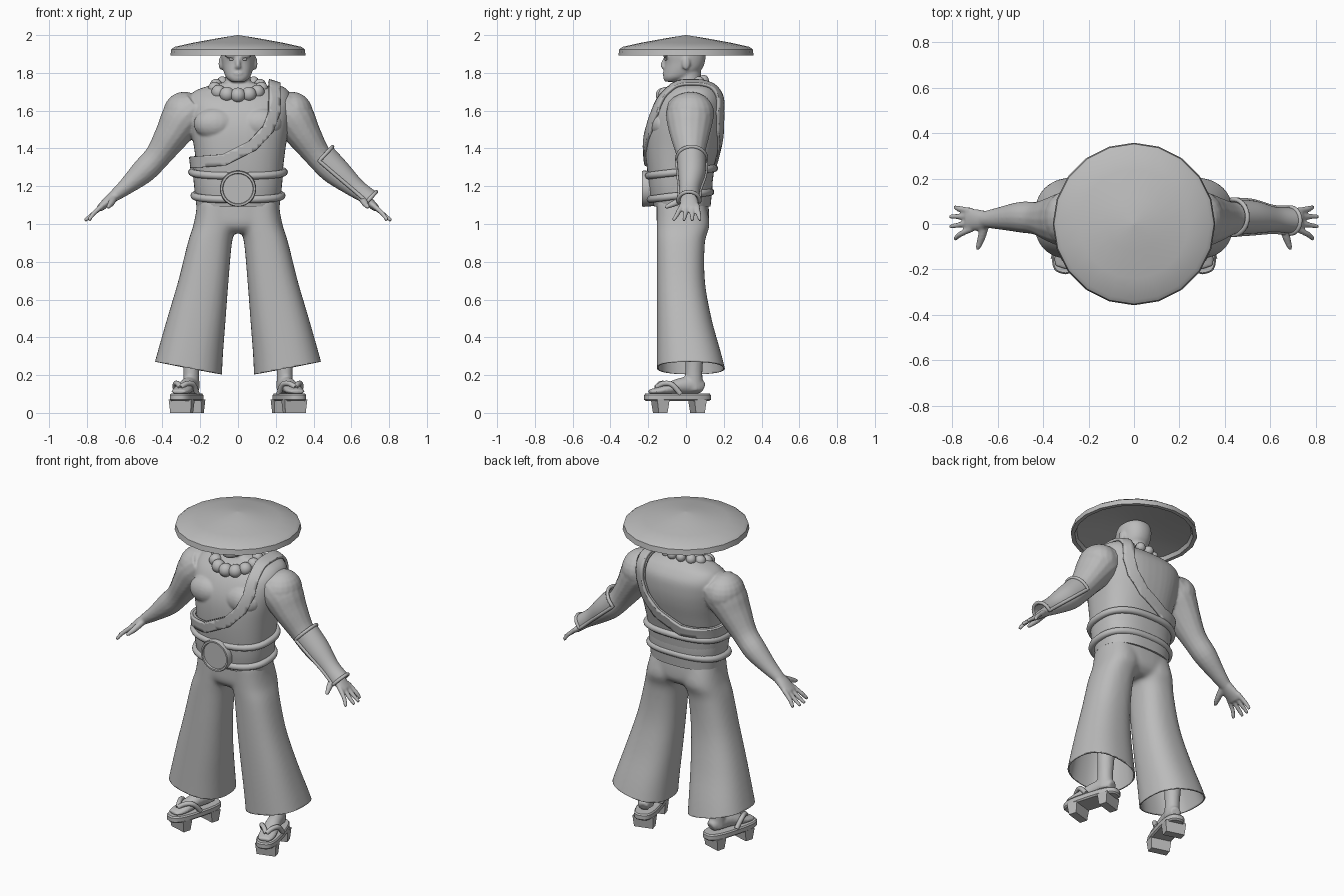
import bpy, bmesh, math
from mathutils import Vector, Matrix

if "Cube" in bpy.data.objects:
    bpy.data.objects.remove(bpy.data.objects["Cube"])

grey = bpy.data.materials.new("plain_grey")
grey.use_nodes = True
grey.diffuse_color = (0.5, 0.5, 0.5, 1)
grey.node_tree.nodes["Principled BSDF"].inputs["Base Color"].default_value = (0.5, 0.5, 0.5, 1)


def finish(bm, name, angle=40):
    bmesh.ops.recalc_face_normals(bm, faces=bm.faces)
    me = bpy.data.meshes.new(name)
    bm.to_mesh(me)
    bm.free()
    ob = bpy.data.objects.new(name, me)
    bpy.context.collection.objects.link(ob)
    me.materials.append(grey)
    bpy.ops.object.select_all(action="DESELECT")
    ob.select_set(True)
    bpy.context.view_layer.objects.active = ob
    bpy.ops.object.shade_smooth_by_angle(angle=math.radians(angle))
    return ob


def dense(rows, n=5):
    """Catmull-Rom interpolation of tuples."""
    out = []
    for i in range(len(rows) - 1):
        a, b, c, d = (rows[max(0, min(len(rows) - 1, i + k))] for k in (-1, 0, 1, 2))
        for j in range(n):
            t = j / n
            out.append([q + t / 2 * (r - p + t * (2*p - 5*q + 4*r - s + t * (3*(q - r) + s - p)))
                        for p, q, r, s in zip(a, b, c, d)])
    return out + [list(rows[-1])]


def skin(bm, rings, closed=True, caps=True):
    vs = [[bm.verts.new(p) for p in r] for r in rings]
    n = len(vs[0])
    for a, b in zip(vs, vs[1:]):
        for i in range(n if closed else n - 1):
            j = (i + 1) % n
            bm.faces.new((a[i], a[j], b[j], b[i]))
    if caps:
        bm.faces.new(vs[0][::-1])
        bm.faces.new(vs[-1])


def loft(bm, rows, seg=48, power=2.5, caps=True):
    """Stack of rounded sections: z, centre x, half width, front y, back y."""
    rings = []
    for z, cx, rx, yf, yb in dense(rows):
        ring = []
        for i in range(seg):
            a = math.tau * i / seg
            c, s = math.cos(a), math.sin(a)
            ring.append((cx + rx * math.copysign(abs(c) ** (2 / power), c),
                         (yf + yb) / 2 + (yb - yf) / 2 * math.copysign(abs(s) ** (2 / power), s), z))
        rings.append(ring)
    skin(bm, rings, caps=caps)


def tube(bm, pts, ref=(0, 1, 0), seg=16):
    """Limb through x, y, z, radius along ref, radius across."""
    rows = dense(pts, 4)
    P = [Vector(r[:3]) for r in rows]
    rings = []
    for i, r in enumerate(rows):
        t = (P[min(i + 1, len(P) - 1)] - P[max(i - 1, 0)]).normalized()
        u = Vector(ref)
        u = (u - t * u.dot(t)).normalized()
        v = t.cross(u)
        rings.append([P[i] + u * r[3] * math.cos(math.tau * k / seg) + v * r[4] * math.sin(math.tau * k / seg)
                      for k in range(seg)])
    skin(bm, rings)


def ball(bm, loc, size):
    bmesh.ops.create_uvsphere(bm, u_segments=20, v_segments=12, radius=1,
                              matrix=Matrix.Translation(loc) @ Matrix.Diagonal((*size, 1)))


def fuse(ob, voxel, repeat):
    m = ob.modifiers.new("fuse", "REMESH")
    m.mode, m.voxel_size, m.use_smooth_shade = "VOXEL", voxel, True
    m = ob.modifiers.new("soften", "SMOOTH")
    m.iterations = repeat


def cord(name, pts, radius, cyclic=False):
    cu = bpy.data.curves.new(name, "CURVE")
    cu.dimensions, cu.bevel_depth, cu.bevel_resolution, cu.use_fill_caps = "3D", radius, 3, True
    sp = cu.splines.new("POLY")
    sp.points.add(len(pts) - 1)
    for p, q in zip(sp.points, pts):
        p.co = (*q, 1)
    sp.use_cyclic_u = cyclic
    sp.use_smooth = True
    ob = bpy.data.objects.new(name, cu)
    bpy.context.collection.objects.link(ob)
    cu.materials.append(grey)
    return ob


def thicken(ob, t):
    ob.modifiers.new("thickness", "SOLIDIFY").thickness = t


# Straw hat, thin and hollow underneath
bm = bmesh.new()
hat = [(0.004, 2), (0.12, 1.981), (0.24, 1.959), (0.335, 1.938), (0.353, 1.925), (0.358, 1.893),
       (0.335, 1.893), (0.325, 1.915), (0.2, 1.938), (0.004, 1.965)]
skin(bm, [[(r * math.cos(math.tau * i / 20), r * math.sin(math.tau * i / 20), z) for i in range(20)] for r, z in hat])
finish(bm, "straw_hat", 35)

# Body: torso, neck, head, arms and hands fused into one skin
TORSO = [(1.1, 0, .2, -.15, .11), (1.2, 0, .212, -.17, .12), (1.28, 0, .217, -.185, .125),
         (1.4, 0, .232, -.195, .155), (1.5, 0, .25, -.192, .18), (1.58, 0, .262, -.172, .19),
         (1.65, 0, .262, -.135, .185), (1.7, 0, .235, -.085, .155), (1.73, 0, .16, -.06, .12), (1.75, 0, .08, -.05, .09)]
bm = bmesh.new()
loft(bm, TORSO)
loft(bm, [(1.68, 0, .085, -.06, .09), (1.76, 0, .068, -.055, .08), (1.84, 0, .066, -.05, .08)], 24, 2)
loft(bm, [(1.753, 0, .035, -.112, -.04), (1.775, 0, .062, -.12, .02), (1.81, 0, .077, -.117, .075),
          (1.85, 0, .085, -.112, .098), (1.9, 0, .09, -.113, .104), (1.94, 0, .078, -.09, .09), (1.962, 0, .03, -.04, .04)], 32, 2.2)
tube(bm, [(0, -.105, 1.88, .012, .012), (0, -.122, 1.845, .013, .013), (0, -.118, 1.828, .018, .012)], (1, 0, 0))
ball(bm, (0, -.116, 1.797), (.026, .01, .008))
for s in (-1, 1):
    ball(bm, (s * .038, -.108, 1.89), (.035, .014, .01))
    ball(bm, (s * .091, .0, 1.85), (.012, .022, .036))
    ball(bm, (s * .12, -.125, 1.53), (.115, .075, .085))
    ball(bm, (s * .285, .025, 1.585), (.112, .125, .115))
    tube(bm, [(s * .22, .02, 1.62, .12, .1), (s * .29, .02, 1.56, .125, .115), (s * .35, .02, 1.47, .105, .092),
              (s * .425, .025, 1.36, .074, .07), (s * .5, .03, 1.28, .068, .066), (s * .59, .025, 1.2, .05, .045),
              (s * .66, .02, 1.145, .036, .03)])
    tube(bm, [(s * .64, .02, 1.16, .036, .03), (s * .69, .018, 1.12, .047, .026), (s * .735, .018, 1.08, .052, .018)])
    for y0, y1, x1 in ((.058, .075, .79), (.034, .032, .812), (.006, -.012, .812), (-.022, -.068, .79)):
        tube(bm, [(s * .715, y0, 1.1, .014, .014), (s * .765, (y0 + y1) / 2, 1.055, .013, .013),
                  (s * x1, y1, 1.018, .01, .01)], seg=10)
    tube(bm, [(s * .655, 0, 1.14, .02, .02), (s * .672, -.06, 1.11, .018, .018), (s * .69, -.112, 1.087, .01, .01)], (1, 0, 0), 10)
fuse(finish(bm, "body"), .007, 4)
for s in (-1, 1):
    bm = bmesh.new()
    ball(bm, (s * .035, -.106, 1.872), (.014, .008, .007))
    finish(bm, "left_eye" if s > 0 else "right_eye")

# Bead necklace, larger beads in front and lower than the back
bm = bmesh.new()
for i in range(13):
    a = math.tau * i / 13
    f = math.cos(a)
    r = .034 + .006 * f
    ball(bm, (.125 * math.sin(a), -.012 - .108 * f, 1.722 - .04 * f), (r, r, r))
finish(bm, "bead_necklace")

# Robe over the left shoulder, cut along a curved neckline, with a raised border
NECK = [(.165, 1.9), (.165, 1.6), (.135, 1.52), (.06, 1.44), (-.085, 1.368), (-.4, 1.345)]


def planes(inset):
    out = []
    for (ax, az), (bx, bz) in zip(NECK, NECK[1:]):
        n = Vector((bz - az, 0, ax - bx)).normalized()
        out.append((Vector((ax, 0, az)) - n * inset, n))
    return out


def inside(p, cut):
    return all((p - o).dot(n) > 0 for o, n in cut)


def robe_shell(name, grow, width):
    bm = bmesh.new()
    loft(bm, [(z + grow * (z - 1.3) * 2, cx, rx + grow, yf - grow, yb + grow) for z, cx, rx, yf, yb in TORSO], 64)
    inner, outer = planes(0), planes(width)
    for o, n in inner + (outer if width else []):
        bmesh.ops.bisect_plane(bm, geom=bm.verts[:] + bm.edges[:] + bm.faces[:], plane_co=o, plane_no=n)
    drop = []
    for f in bm.faces:
        c = f.calc_center_median()
        if inside(c, inner) or (width and not inside(c, outer)):
            drop.append(f)
    bmesh.ops.delete(bm, geom=drop, context="FACES")
    thicken(finish(bm, name), .016)


robe_shell("robe", .02, 0)
robe_shell("robe_border", .034, .06)

# Wide sash with two rolled edges and a round buckle
bm = bmesh.new()
loft(bm, [(1.13, 0, .22, -.19, .125), (1.2, 0, .232, -.2, .138), (1.28, 0, .24, -.205, .148)])
finish(bm, "sash")
for name, z, rx, yf, yb in (("sash_top_roll", 1.275, .244, -.2, .15), ("sash_bottom_roll", 1.15, .232, -.19, .13)):
    ring = [math.tau * i / 48 for i in range(48)]
    cord(name, [(rx * math.copysign(abs(math.cos(a)) ** .8, math.cos(a)),
                 (yf + yb) / 2 + (yb - yf) / 2 * math.copysign(abs(math.sin(a)) ** .8, math.sin(a)),
                 z + .02 * math.sin(a)) for a in ring], .02, True)
bm = bmesh.new()
buckle = [(.092, -.17), (.096, -.225), (.092, -.234), (.082, -.234), (.079, -.224), (.01, -.224)]
skin(bm, [[(r * math.cos(math.tau * i / 32), y, 1.187 + r * math.sin(math.tau * i / 32)) for i in range(32)] for r, y in buckle])
finish(bm, "buckle", 30)

# Wide trousers: hips and legs fused, then cut open along slanted hems
bm = bmesh.new()
loft(bm, [(.95, 0, .1, -.11, .07), (.99, 0, .2, -.15, .115), (1.06, 0, .222, -.157, .122), (1.16, 0, .212, -.157, .112)])
for s in (-1, 1):
    loft(bm, [(z, s * (i + o) / 2, (o - i) / 2, -.155, yb) for z, i, o, yb in
              ((1.12, .01, .212, .1), (1, .01, .235, .125), (.9, .032, .266, .1), (.7, .05, .316, .1),
               (.5, .065, .375, .135), (.3, .08, .432, .19), (.12, .088, .48, .235))], 40, 2.4)
trousers = finish(bm, "trousers")
fuse(trousers, .012, 8)
dg = bpy.context.evaluated_depsgraph_get()
bm = bmesh.new()
bm.from_mesh(trousers.evaluated_get(dg).to_mesh())
bpy.data.objects.remove(trousers)
for s in (-1, 1):
    bmesh.ops.bisect_plane(bm, geom=bm.verts[:] + bm.edges[:] + bm.faces[:], plane_co=(0, 0, .188),
                           plane_no=(s * .19, 0, -1), clear_outer=True)
thicken(finish(bm, "trousers", 60), .008)

# Feet, and raised wooden sandals with straps, turned outward
for s, side in ((1, "left"), (-1, "right")):
    turn = Matrix.Translation((s * .272, -.045, 0)) @ Matrix.Rotation(s * math.radians(16), 4, "Z")
    bm = bmesh.new()
    tube(bm, [(0, .095, .6, .055, .055), (0, .095, .35, .05, .05), (0, .09, .22, .042, .046), (0, .09, .12, .045, .05)], (1, 0, 0))
    tube(bm, [(0, .14, .13, .03, .03), (0, .1, .145, .042, .045), (0, .02, .143, .043, .043),
              (0, -.06, .125, .05, .03), (0, -.12, .115, .05, .018), (0, -.155, .112, .035, .012)], (1, 0, 0))
    bm.transform(turn)
    fuse(finish(bm, side + "_foot"), .008, 4)
    bm = bmesh.new()
    skin(bm, [[(w * math.copysign(abs(math.cos(a)) ** .7, math.cos(a)),
                l * math.copysign(abs(math.sin(a)) ** .7, math.sin(a)), z) for a in
               [math.tau * i / 32 for i in range(32)]] for w, l, z in
              ((.058, .172, .062), (.066, .18, .07), (.066, .18, .094), (.06, .174, .102))])
    for y in (-.095, .11):
        skin(bm, [[(sx * w, y + sy * d, z) for sx, sy in ((-1, -1), (1, -1), (1, 1), (-1, 1))]
                  for w, d, z in ((.056, .024, 0), (.062, .034, .07))])
    bm.transform(turn)
    finish(bm, side + "_sandal", 30)
    for k, name in ((1, "_outer_strap"), (-1, "_inner_strap")):
        path = dense([(0, -.115, .135), (k * .025, -.085, .155), (k * .05, -.045, .15), (k * .058, .0, .1)], 5)
        cord(side + name, [turn @ Vector(p) for p in path], .014)

# Left forearm guard: curved plate on the outer side with a raised rim
bm = bmesh.new()
rings = []
for x, y, z, ry, rz in dense([(.44, .03, 1.345, .078, .088), (.53, .03, 1.265, .072, .075),
                              (.62, .02, 1.185, .055, .058), (.69, .015, 1.125, .057, .062)]):
    out = Vector((.68, 0, .73))
    rings.append([Vector((x, y, z)) + out * rz * math.cos(a) + Vector((0, ry * math.sin(a), 0))
                  for a in [math.radians(-100 + 10 * i) for i in range(21)]])
skin(bm, rings, closed=False, caps=False)
thicken(finish(bm, "forearm_guard"), .012)
cord("forearm_guard_rim", rings[0] + [r[-1] for r in rings[1:]] + rings[-1][::-1] + [r[0] for r in rings[-2:0:-1]], .01, True)
